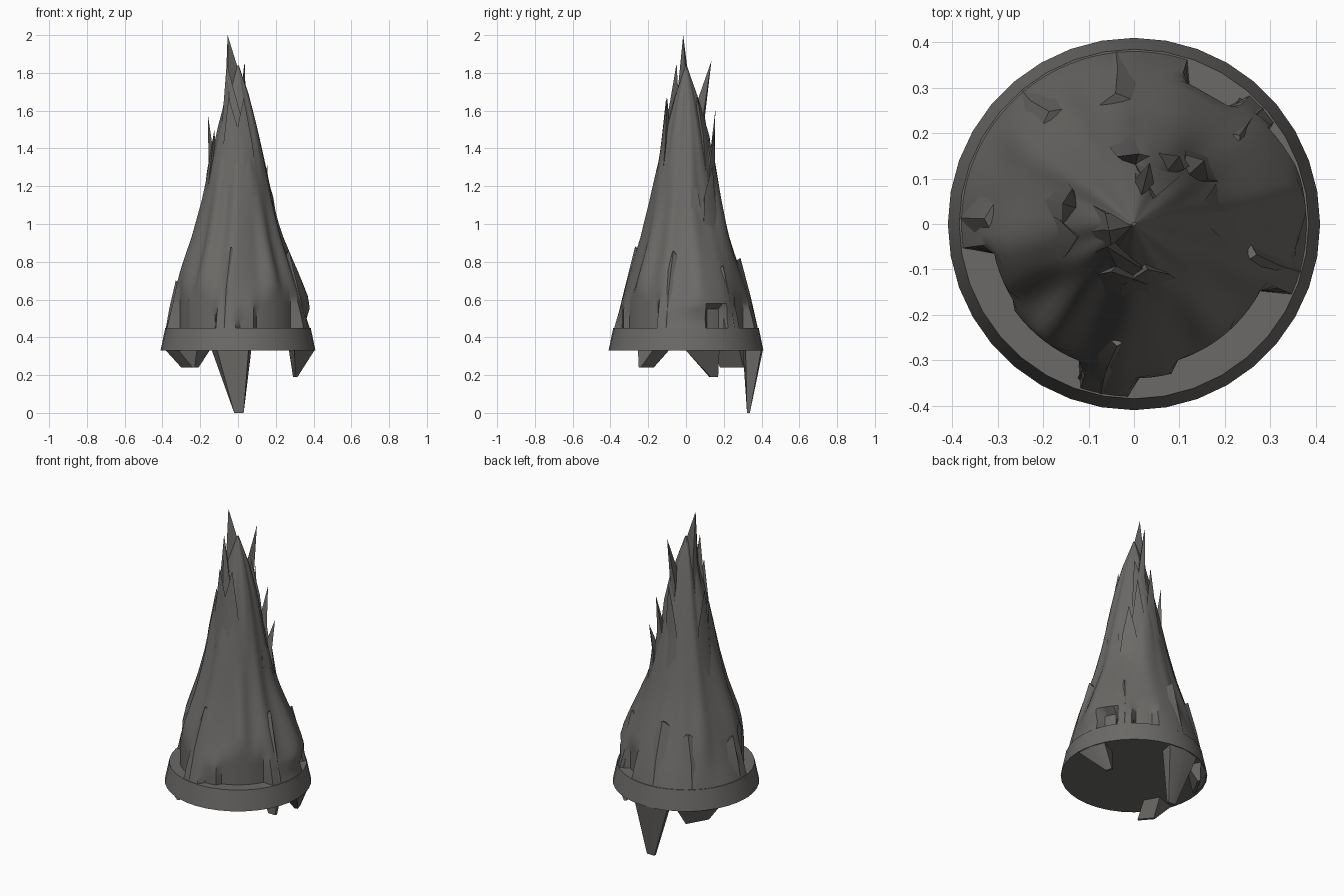
import bpy, bmesh, math
from mathutils import Vector, noise

if "Cube" in bpy.data.objects:
    bpy.data.objects.remove(bpy.data.objects["Cube"])

rock = bpy.data.materials.new("dark grey rock")
rock.diffuse_color = (0.15, 0.143, 0.135, 1)
rock.use_nodes = True
rock.node_tree.nodes["Principled BSDF"].inputs["Base Color"].default_value = rock.diffuse_color

PROFILE = [(0.33, .41), (.45, .382), (.57, .345), (.75, .287), (.92, .232), (1.1, .188),
           (1.3, .148), (1.5, .105), (1.68, .058), (1.84, .004)]


def radius(z):
    """Cone radius at a height."""
    for (z0, r0), (z1, r1) in zip(PROFILE, PROFILE[1:]):
        if z <= z1:
            return r0 + (r1 - r0) * (z - z0) / (z1 - z0)
    return .004


def polar(deg, r, z):
    a = math.radians(deg)
    return Vector((r * math.cos(a), r * math.sin(a), z))


def finish(name, bm, angle=30):
    bmesh.ops.recalc_face_normals(bm, faces=bm.faces)
    me = bpy.data.meshes.new(name)
    bm.to_mesh(me)
    bm.free()
    ob = bpy.data.objects.new(name, me)
    bpy.context.collection.objects.link(ob)
    me.materials.append(rock)
    bpy.context.view_layer.objects.active = ob
    ob.select_set(True)
    bpy.ops.object.shade_smooth_by_angle(angle=math.radians(angle))
    ob.select_set(False)


def loft(bm, rings, bottom=True, top=True):
    """Bridge equal-sized rings of points and cap the chosen ends."""
    vs = [[bm.verts.new(p) for p in ring] for ring in rings]
    n = len(vs[0])
    for a, b in zip(vs, vs[1:]):
        for i in range(n):
            bm.faces.new((a[i], a[(i + 1) % n], b[(i + 1) % n], b[i]))
    if bottom:
        bm.faces.new(vs[0][::-1])
    if top:
        bm.faces.new(vs[-1])
    return vs


# base band with a solid underside and a narrow shelf
bm = bmesh.new()
loft(bm, [[polar(i * 10, r, z) for i in range(36)] for r, z in
          ((.41, .33), (.385, .45), (.30, .45))], top=False)
finish("base_band", bm)

# rough cone, cut back above the shelf: (start angle, end angle, inner radius, recess top)
RECESSES = [(20, 32, .325, .56), (52, 68, .325, .60), (190, 214, .315, .70),
            (216, 250, .325, .70), (272, 284, .34, .57), (286, 334, .315, .75)]


def body_radius(deg, z):
    d = polar(deg, 1, 0)
    flute = noise.noise(Vector((d.x * 2.6, d.y * 2.6, z * 1.3 + 3)))
    fade = min(1, max(0, (z - .45) / .25))
    r = radius(z) * (1 + .13 * flute * fade)
    # overhanging bulge on the right
    off = abs((deg - 12 + 180) % 360 - 180)
    if off < 34 and .5 < z < 1.0:
        r += .05 * (1 - off / 34) * (1 - abs(z - .6) / .4)
    for a0, a1, rin, top in RECESSES:
        if a0 <= deg <= a1 and z < top:
            r = min(r, rin)
    return min(r, .380)


bm = bmesh.new()
heights = [.45, .5, .55, .58, .62, .68, .75, .84, .93, 1.02, 1.12, 1.22, 1.32, 1.42, 1.52, 1.6,
           1.68, 1.76, 1.84]
loft(bm, [[polar(d, body_radius(d, z), z) for d in range(0, 360, 4)] for z in heights],
     bottom=False)
finish("rock_cone", bm, 40)


def spike(name, deg, half, z0, tip, depth=.09, belly=.7):
    """Radial fin rising from the cone: foot, fuller middle, pointed tip."""
    bm = bmesh.new()
    tip = Vector(tip)
    r = radius(z0) - .004
    foot = [polar(deg - half, r - .008, z0), polar(deg, r, z0), polar(deg + half, r - .008, z0),
            polar(deg, r - depth, z0)]
    mid = []
    for p in foot:
        q = tip + (p - tip) * belly
        q.z = z0 + (tip.z - z0) * .55
        # keep the outer side on the cone's own slope
        rq = math.hypot(q.x, q.y)
        limit = max(radius(q.z) + .012, .035)
        if rq > limit:
            q.x, q.y = q.x * limit / rq, q.y * limit / rq
        mid.append(q)
    ring = loft(bm, [foot, mid], bottom=False, top=False)[-1]
    apex = bm.verts.new(tip)
    for i in range(4):
        bm.faces.new((ring[i], ring[(i + 1) % 4], apex))
    finish(name, bm)


# summit splinters: angle, half width, foot height, tip, depth, belly
for i, s in enumerate([
        (190, 36, 1.3, (-.055, -.015, 2.0), .22, .75),
        (255, 40, 1.2, (-.06, -.05, 1.85), .14, .65),
        (76, 15, 1.2, (.035, .135, 1.865), .16, .8),
        (70, 24, 1.2, (.048, .06, 1.68), .12, .7),
        (262, 30, 1.1, (-.05, -.105, 1.67), .12, .7),
        (282, 28, 1.1, (.03, -.10, 1.67), .12, .7),
        (165, 20, 1.0, (-.158, .045, 1.57), .10, .7),
        (190, 18, 1.0, (-.125, -.03, 1.5), .10, .7),
        (60, 16, 1.0, (.10, .15, 1.5), .11, .7),
        (42, 16, .95, (.155, .14, 1.31), .10, .7),
        (92, 18, 1.0, (.01, .155, 1.6), .10, .7),
        (8, 20, .95, (.135, .02, 1.31), .08, .6)]):
    spike("summit_splinter_%d" % i, *s)


def slab(name, a0, a1, top, lean=0, out=.014):
    """Thin broken plate lying on the lower cone with a slanted top edge."""
    bm = bmesh.new()
    rows = []
    for z, b0, b1 in ((.45, a0, a1), ((.45 + top) / 2, a0 + 1, a1 - 1),
                      (top, a0 + 3 + lean, a1 - 3 + lean)):
        r = radius(z) + (out if z > .46 else 0)
        c = (b0 + b1) / 2
        rows.append([polar(b0, r - .02, z), polar(c, r, z + (.04 if z == top else 0)),
                     polar(b1, r - .02, z), polar(b1, r - .06, z), polar(b0, r - .06, z)])
    loft(bm, rows, bottom=False)
    finish(name, bm)


# broken plates leaning on the lower cone: start angle, end angle, top, lean
for i, s in enumerate([
        (168, 188, .66, 0), (250, 268, .84, 3), (118, 142, .72, -3), (336, 352, .82, 2),
        (84, 108, .78, 2), (34, 50, .74, -2)]):
    slab("leaning_plate_%d" % i, *s)


def hanging(name, a0, a1, tip0, tip1, inner=.31):
    """Shard below the rim: wide top on the rim, narrow blunt foot."""
    bm = bmesh.new()
    top = [polar(a0, .404, .33), polar((a0 + a1) / 2, .408, .33), polar(a1, .404, .33),
           polar(a1, inner, .33), polar(a0, inner, .33)]
    p, q = Vector(tip0), Vector(tip1)
    inward = Vector((-(p + q).x, -(p + q).y, 0)).normalized() * .015
    loft(bm, [top, [p, (p + q) / 2, q, q + inward, p + inward]], bottom=False)
    finish(name, bm)


# shards under the rim
hanging("long_back_shard", 80, 110, (.03, .338, 0), (-.02, .338, 0), .32)
hanging("right_shard", 0, 26, (.315, .13, .19), (.305, .17, .19), .30)
hanging("left_front_shard", 199, 219, (-.30, -.18, .24), (-.24, -.25, .24), .28)
hanging("left_back_shard", 118, 152, (-.22, .315, .24), (-.29, .19, .24), .32)
